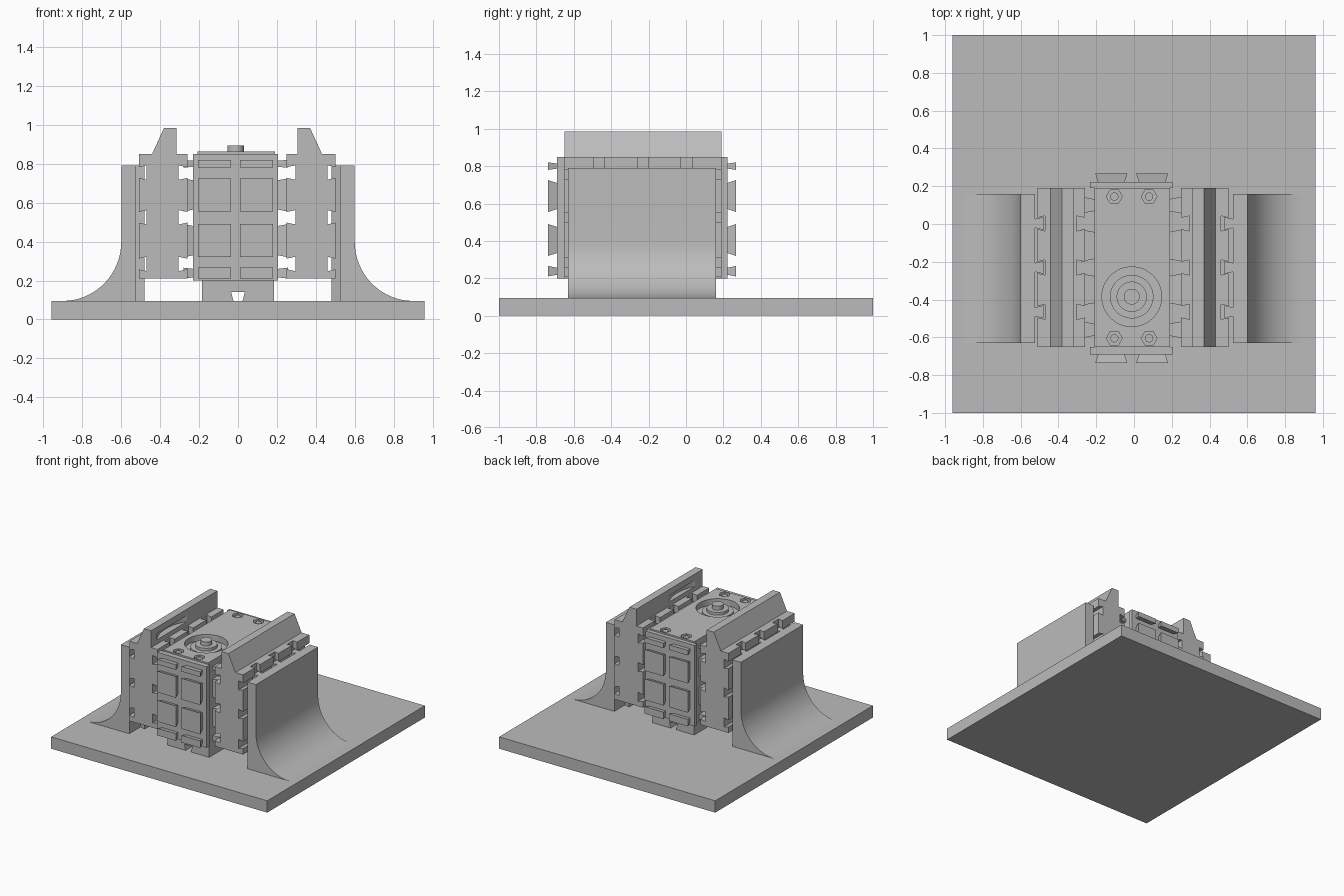
import bpy, bmesh, math

if "Cube" in bpy.data.objects:
    bpy.data.objects.remove(bpy.data.objects["Cube"])

grey = bpy.data.materials.new("light_grey")
grey.use_nodes = True
grey.diffuse_color = (0.5, 0.5, 0.5, 1)
grey.node_tree.nodes["Principled BSDF"].inputs["Base Color"].default_value = (0.5, 0.5, 0.5, 1)

AXES = {"x": lambda u, v, w: (w, u, v),
        "y": lambda u, v, w: (u, w, v),
        "z": lambda u, v, w: (u, v, w)}


def build(name, pieces, smooth=False):
    """One object from prisms: (profile, axis, low, high[, high profile])."""
    bm = bmesh.new()
    for profile, axis, low, high, *end in pieces:
        place = AXES[axis]
        a = [bm.verts.new(place(u, v, low)) for u, v in profile]
        b = [bm.verts.new(place(u, v, high)) for u, v in (end[0] if end else profile)]
        bm.faces.new(a)
        bm.faces.new(b)
        for i in range(len(a)):
            j = (i + 1) % len(a)
            bm.faces.new((a[i], a[j], b[j], b[i]))
    bmesh.ops.recalc_face_normals(bm, faces=bm.faces)
    mesh = bpy.data.meshes.new(name)
    bm.to_mesh(mesh)
    bm.free()
    mesh.materials.append(grey)
    ob = bpy.data.objects.new(name, mesh)
    bpy.context.collection.objects.link(ob)
    if smooth:
        shade(ob)
    return ob


def activate(ob):
    bpy.ops.object.select_all(action="DESELECT")
    ob.select_set(True)
    bpy.context.view_layer.objects.active = ob


def shade(ob):
    activate(ob)
    bpy.ops.object.shade_smooth_by_angle(angle=math.radians(30))


def cut(ob, pieces):
    cutter = build("cutter", pieces)
    cutter.hide_render = True
    mod = ob.modifiers.new("cut", "BOOLEAN")
    mod.operation = "DIFFERENCE"
    mod.solver = "EXACT"
    mod.object = cutter
    activate(ob)
    bpy.ops.object.modifier_apply(modifier=mod.name)
    bpy.data.objects.remove(cutter)


def rect(u0, u1, v0, v1):
    return [(u0, v0), (u1, v0), (u1, v1), (u0, v1)]


def around(u, v, hu, hv):
    return rect(u - hu, u + hu, v - hv, v + hv)


def circle(u, v, r, n=48):
    return [(u + r * math.cos(math.tau * i / n), v + r * math.sin(math.tau * i / n)) for i in range(n)]


def dovetail(u0, u1, v, h0, h1):
    return [(u0, v - h0), (u1, v - h1), (u1, v + h1), (u0, v + h0)]


def pad(u, v, hu, hv, axis, low, high):
    """Square key, wider at its outer end."""
    return (around(u, v, hu - 0.015, hv - min(0.015, hv / 3)), axis, low, high, around(u, v, hu, hv))


BASE_TOP = 0.095
FRONT, BACK = -0.65, 0.19
CX, CY = -0.012, -0.385          # drive shaft centre
SLOT_Y = (-0.465, -0.23, 0.003)
SLOT_Z = (0.755, 0.525, 0.285)

build("base_plate", [(rect(-0.96, 0.96, -1, 1), "z", 0, BASE_TOP)])

for s, side in ((1, "left"), (-1, "right")):
    # curved outer support with vertical dovetail ribs
    arc = [(s * (0.9 - 0.3 * math.cos(t)), 0.4 - 0.305 * math.sin(t))
           for t in (math.pi / 2 * i / 16 for i in range(17))]
    outline = [(s * 0.525, BASE_TOP), (s * 0.525, 0.79), (s * 0.6, 0.79)] + arc
    build(side + "_support", [(outline, "y", -0.63, 0.16)], True)
    build(side + "_support_ribs",
          [(dovetail(s * 0.53, s * 0.48, y, 0.022, 0.034), "z", BASE_TOP, 0.79) for y in SLOT_Y])

    # jaw plate with a raised ridge, slotted both ways on both faces
    def m(u):
        return -0.005 + s * u

    jaw_outline = [(0.255, 0.21), (0.255, 0.85), (0.312, 0.85), (0.312, 0.985),
                   (0.375, 0.985), (0.437, 0.85), (0.505, 0.85), (0.505, 0.21)]
    jaw = build(side + "_jaw", [([(m(u), v) for u, v in jaw_outline], "y", FRONT, BACK)])
    for mouth, deep in ((0.52, 0.465), (0.24, 0.3)):
        cut(jaw, [(dovetail(m(mouth), m(deep), y, 0.027, 0.04), "z", 0.1, 0.86) for y in SLOT_Y])
        cut(jaw, [([(a, b) for a, b in dovetail(m(mouth), m(deep), z, 0.024, 0.037)], "y", -1, 1)
                  for z in SLOT_Z])
    # horn clearance groove
    cut(jaw, [(circle(CX, CY, 0.36, 96), "z", 0.885, 0.935)])

# central housing, recessed on top
body = build("housing", [(rect(-0.208, 0.19, FRONT, BACK), "z", 0.2, 0.862)])
screws = [(CX + dx, y) for dx in (-0.092, 0.092) for y in (-0.605, 0.145)]
cut(body, [(circle(CX, CY, 0.158), "z", 0.815, 1)] + [(circle(x, y, 0.042, 6), "z", 0.835, 1) for x, y in screws])
shade(body)
build("screws", [(circle(x, y, 0.022, 16), "z", 0.83, 0.855) for x, y in screws], True)
build("shaft", [(circle(CX, CY, 0.115), "z", 0.81, 0.84), (circle(CX, CY, 0.08), "z", 0.83, 0.862),
                (circle(CX, CY, 0.042), "z", 0.85, 0.895)], True)

# end caps with flared keys
COLUMNS = (CX - 0.108, CX + 0.108)
ROWS = ((0.64, 0.085), (0.405, 0.085), (0.8, 0.02), (0.238, 0.028))
for name, inner, outer, tip in (("front", FRONT, -0.69, -0.737), ("back", BACK, 0.222, 0.267)):
    build(name + "_cap", [(rect(-0.232, 0.205, 0.2, 0.85), "y", inner, outer)])
    build(name + "_keys", [pad(x, z, 0.085, h, "y", outer, tip) for x in COLUMNS for z, h in ROWS])

# side keys reaching the jaws
for s, side in ((1, "left"), (-1, "right")):
    spans = ((-0.347, 0.085), (-0.114, 0.085), (-0.56, 0.045), (0.1, 0.045))
    build(side + "_keys", [pad(y, z, hy, hz, "x", CX + s * 0.19, CX + s * 0.268)
                           for y, hy in spans for z, hz in ROWS])

# mounting foot with a dovetail channel
foot = build("foot", [(rect(-0.185, 0.185, BASE_TOP, 0.2), "y", -0.63, 0.16)])
cut(foot, [([(-0.022, 0.09), (0.022, 0.09), (0.036, 0.142), (-0.036, 0.142)], "y", -1, 1)])
